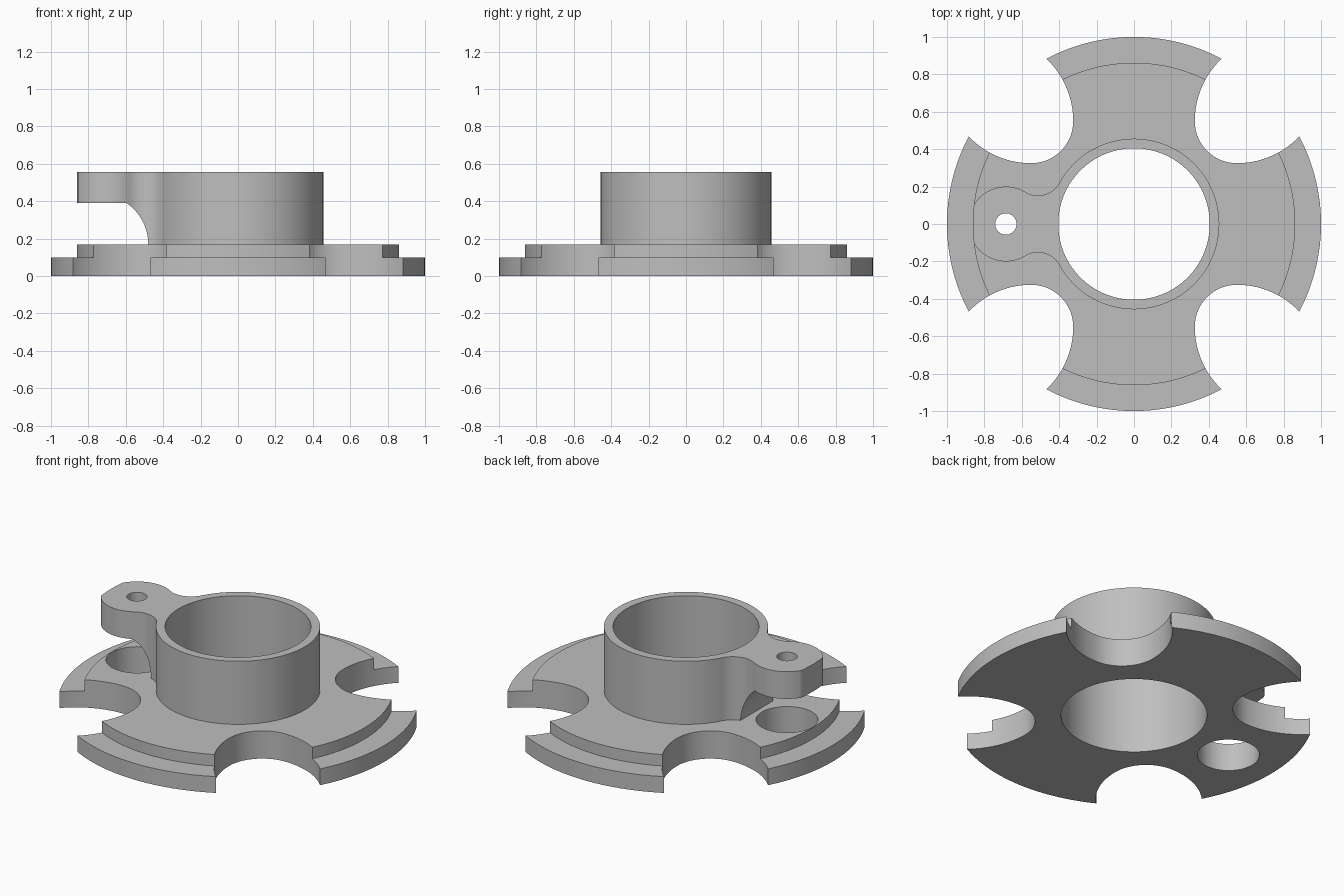
import bpy, bmesh
from math import cos, sin, atan2, radians, pi

cube = bpy.data.objects.get("Cube")
if cube:
    bpy.data.objects.remove(cube, do_unlink=True)

metal = bpy.data.materials.new("plain grey metal")
metal.use_nodes = True
grey = (0.52, 0.52, 0.52, 1)
metal.diffuse_color = grey
metal.node_tree.nodes["Principled BSDF"].inputs["Base Color"].default_value = grey


def arc(cx, cy, r, start, end, n=24):
    """Points along an arc, angles in radians."""
    steps = [start + (end - start) * i / n for i in range(n + 1)]
    return [(cx + r * cos(a), cy + r * sin(a)) for a in steps]


def circle(cx, cy, r, n=96):
    return arc(cx, cy, r, 0, 2 * pi, n)[:-1]


def prism(name, outline, low, high, upright=False):
    """Extrude an outline along z, or along y when the outline is drawn in xz."""
    bm = bmesh.new()
    verts = [bm.verts.new((u, low, v) if upright else (u, v, low)) for u, v in outline]
    face = bm.faces.new(verts)
    side = bmesh.ops.extrude_face_region(bm, geom=[face])["geom"]
    moved = [g for g in side if isinstance(g, bmesh.types.BMVert)]
    d = high - low
    bmesh.ops.translate(bm, verts=moved, vec=(0, d, 0) if upright else (0, 0, d))
    bmesh.ops.recalc_face_normals(bm, faces=bm.faces)
    mesh = bpy.data.meshes.new(name)
    bm.to_mesh(mesh)
    bm.free()
    mesh.materials.append(metal)
    obj = bpy.data.objects.new(name, mesh)
    bpy.context.collection.objects.link(obj)
    return obj


def combine(target, tool, operation):
    """Apply a boolean and discard the tool."""
    mod = target.modifiers.new("boolean", 'BOOLEAN')
    mod.operation, mod.object, mod.solver = operation, tool, 'EXACT'
    bpy.context.view_layer.objects.active = target
    bpy.ops.object.modifier_apply(modifier=mod.name)
    bpy.data.objects.remove(tool, do_unlink=True)


# Main dimensions
STEP_R, TUBE_R, BORE_R = 0.862, 0.456, 0.405
EAR_X, EAR_R, FILLET_R = -0.685, 0.2, 0.13
PLATE_TOP, TOP = 0.17, 0.557

# Stepped round flange
body = prism("flanged_collar", circle(0, 0, 1, 160), 0, 0.1)
combine(body, prism("upper_step", circle(0, 0, STEP_R, 160), 0.05, PLATE_TOP), 'UNION')

# Four flared notches between the flange arms
flare = arc(0.785, 0.55, 0.46, radians(115), pi)
notch = flare + arc(0.55, 0.55, 0.225, pi, 1.5 * pi)[1:]
notch += [(y, x) for x, y in reversed(flare)][1:] + [(1.3, 1.3)]
for sx in (-1, 1):
    for sy in (-1, 1):
        outline = [(sx * x, sy * y) for x, y in notch]
        combine(body, prism("notch_cutter", outline, -0.1, 0.3), 'DIFFERENCE')

# Clearance hole in the flange below the ear
combine(body, prism("clearance_cutter", circle(EAR_X, 0, 0.172), -0.1, 0.3), 'DIFFERENCE')

# Fillet centre touching both the tube and the ear
a, b = TUBE_R + FILLET_R, EAR_R + FILLET_R
fx = (b * b - a * a - EAR_X ** 2) / (-2 * EAR_X)
fy = (a * a - fx * fx) ** 0.5
tube_angle, ear_angle = atan2(fy, fx), atan2(fy, fx - EAR_X)

# Point where the ear is trimmed by the step radius
tx = (EAR_R ** 2 - STEP_R ** 2 - EAR_X ** 2) / (-2 * EAR_X)
ty = (STEP_R ** 2 - tx * tx) ** 0.5

# Collar and ear share one mirrored outline
half = arc(0, 0, TUBE_R, 0, tube_angle, 48)
half += arc(fx, fy, FILLET_R, tube_angle - pi, ear_angle - pi)[1:]
half = half[:48 + 1] + half[49:]
half += arc(EAR_X, 0, EAR_R, ear_angle, atan2(ty, tx - EAR_X))[1:]
half += arc(0, 0, STEP_R, atan2(ty, tx), pi, 6)[1:]
outline = half + [(x, -y) for x, y in reversed(half[1:-1])]
collar = prism("collar_and_ear", outline, 0.12, TOP)

# Curved undercut beneath the ear
R = 0.268
under = arc(-0.48 - R, PLATE_TOP, R, 0, atan2(0.22, R - 0.115))
under += [(-1.1, 0.39), (-1.1, 0), (-0.48, 0)]
combine(collar, prism("undercut_cutter", under, -0.4, 0.4, True), 'DIFFERENCE')
combine(body, collar, 'UNION')

# Central bore and ear screw hole
combine(body, prism("bore_cutter", circle(0, 0, BORE_R, 128), -0.1, 0.8), 'DIFFERENCE')
combine(body, prism("screw_cutter", circle(EAR_X, 0, 0.057, 48), 0.3, 0.8), 'DIFFERENCE')

# Smooth curved walls, crisp edges
bpy.ops.object.select_all(action='DESELECT')
body.select_set(True)
bpy.context.view_layer.objects.active = body
bpy.ops.object.shade_smooth_by_angle(angle=radians(30))
